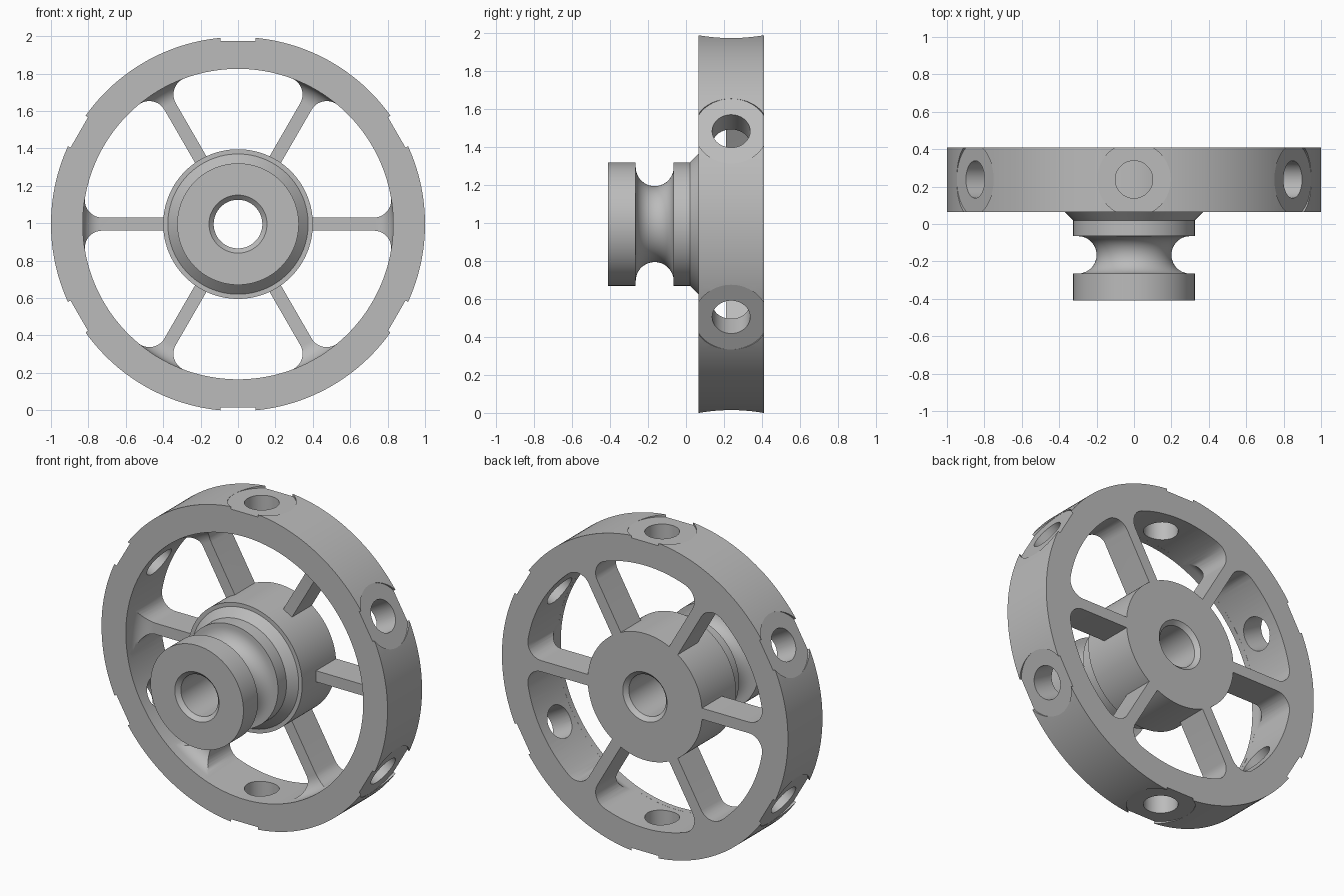
import bpy, bmesh, math
from mathutils import Matrix

cube = bpy.data.objects.get("Cube")
if cube:
    bpy.data.objects.remove(cube, do_unlink=True)

CENTRE_Z = 0.995
FRONT, BACK, MID = 0.065, 0.41, 0.238   # rim depth along y
RIM_IN, SPOKE_HALF, SPOKE_FRONT = 0.83, 0.035, 0.21
FILLET = 0.093

grey = bpy.data.materials.new("plain_grey")
grey.use_nodes = True
colour = (0.5, 0.5, 0.5, 1)
grey.diffuse_color = colour
grey.node_tree.nodes["Principled BSDF"].inputs["Base Color"].default_value = colour


def unit(deg):
    return complex(math.cos(math.radians(deg)), math.sin(math.radians(deg)))


def lathe(bm, profile, steps, closed):
    """Revolve (radius, y) points around the y axis; returns the new vertices."""
    verts = [bm.verts.new((r, y, 0)) for r, y in profile]
    edges = [bm.edges.new(p) for p in zip(verts, verts[1:])]
    if closed:
        edges.append(bm.edges.new((verts[-1], verts[0])))
    bmesh.ops.spin(bm, geom=verts + edges, cent=(0, 0, 0), axis=(0, 1, 0),
                   angle=math.tau, steps=steps, use_duplicate=False)
    bmesh.ops.remove_doubles(bm, verts=bm.verts[:], dist=1e-5)


def make_object(name, bm):
    bmesh.ops.recalc_face_normals(bm, faces=bm.faces[:])
    mesh = bpy.data.meshes.new(name)
    bm.to_mesh(mesh)
    bm.free()
    mesh.materials.append(grey)
    obj = bpy.data.objects.new(name, mesh)
    obj.location.z = CENTRE_Z
    bpy.context.collection.objects.link(obj)
    return obj


def activate(obj):
    bpy.ops.object.select_all(action='DESELECT')
    obj.select_set(True)
    bpy.context.view_layer.objects.active = obj


def cut(target, cutter):
    cutter.hide_render = True
    mod = target.modifiers.new("cut", 'BOOLEAN')
    mod.operation, mod.solver, mod.object = 'DIFFERENCE', 'EXACT', cutter
    activate(target)
    bpy.ops.object.modifier_apply(modifier=mod.name)
    bpy.data.objects.remove(cutter, do_unlink=True)


# Rim and web: front recess blends into the rim with a fillet
bm = bmesh.new()
blend = [complex(RIM_IN - FILLET, SPOKE_FRONT - FILLET) + FILLET * unit(t)
         for t in range(0, 91, 10)]
lathe(bm, [(1, BACK), (1, FRONT), (RIM_IN, FRONT)]
      + [(p.real, p.imag) for p in blend]
      + [(0.395, SPOKE_FRONT), (0.395, BACK)], 180, True)
wheel = make_object("spoked_rim", bm)

# Six rounded pockets leave the spokes
bm = bmesh.new()
R = RIM_IN + 0.0004
half = [complex(0.37, SPOKE_HALF)]
half += [(R - FILLET) * unit(10) + FILLET * unit(t) for t in range(-90, 11, 10)]
half += [R * unit(t) for t in range(12, 31, 2)]
outline = half + [p.conjugate() * unit(60) for p in reversed(half[:-1])]
for k in range(6):
    pts = [p * unit(60 * k) for p in outline]
    face = bm.faces.new([bm.verts.new((p.real, 0.1, p.imag)) for p in pts])
    solid = bmesh.ops.extrude_face_region(bm, geom=[face])["geom"]
    bmesh.ops.translate(bm, vec=(0, 0.4, 0),
                        verts=[v for v in solid if isinstance(v, bmesh.types.BMVert)])
cut(wheel, make_object("pocket_cutter", bm))

# Six radial holes with flat spot faces on the rim
bm = bmesh.new()
lathe(bm, [(0, 0.7), (0.1, 0.7), (0.1, 0.98), (0.197, 0.98), (0.197, 1.1), (0, 1.1)],
      64, False)
bm.transform(Matrix.Translation((0, MID, 0)) @ Matrix.Rotation(math.pi / 2, 4, 'X'))
source = bm.verts[:] + bm.edges[:] + bm.faces[:]
for k in range(1, 6):
    copy = bmesh.ops.duplicate(bm, geom=source)["geom"]
    bmesh.ops.rotate(bm, cent=(0, 0, 0), matrix=Matrix.Rotation(math.radians(60 * k), 3, 'Y'),
                     verts=[v for v in copy if isinstance(v, bmesh.types.BMVert)])
cut(wheel, make_object("hole_cutter", bm))

# Hub with grooved knob, cone shoulder and chamfered bore
bm = bmesh.new()
groove = [complex(0.3, -0.165) + 0.1 * unit(t) for t in range(270, 89, -10)]
lathe(bm, [(0.13, -0.385), (0.155, -BACK), (0.325, -BACK), (0.325, -0.265)]
      + [(p.real, p.imag) for p in groove]
      + [(0.325, -0.065), (0.325, 0.02), (0.375, 0.07), (0.4, 0.07),
         (0.4, BACK), (0.155, BACK), (0.13, 0.385)], 120, True)
hub = make_object("grooved_hub", bm)

for obj in (wheel, hub):
    activate(obj)
    bpy.ops.object.shade_smooth_by_angle(angle=math.radians(30))
